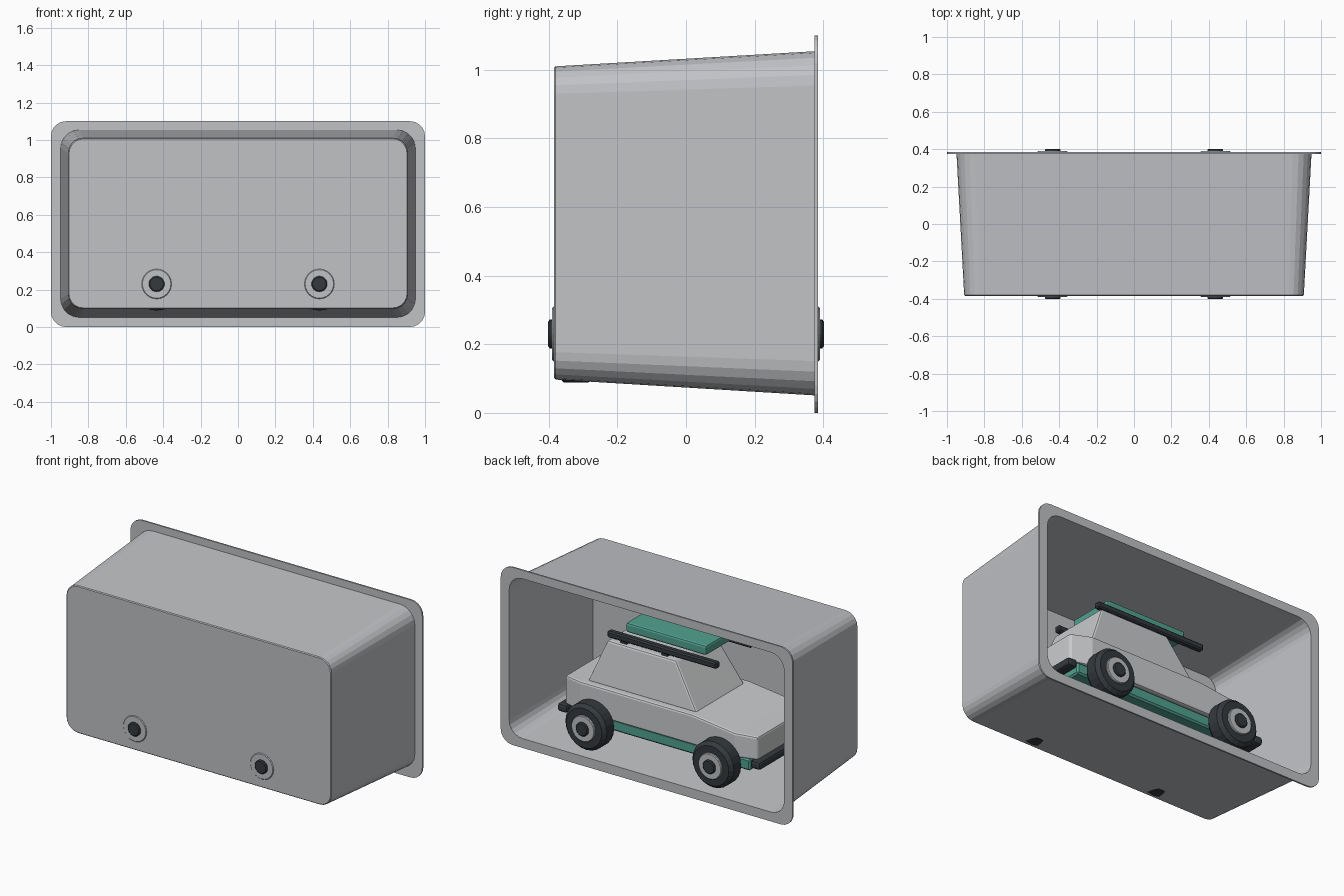
import bpy, bmesh, math

if "Cube" in bpy.data.objects:
    bpy.data.objects.remove(bpy.data.objects["Cube"])


def material(name, rgb):
    m = bpy.data.materials.new(name)
    m.diffuse_color = (*rgb, 1)
    m.use_nodes = True
    m.node_tree.nodes["Principled BSDF"].inputs["Base Color"].default_value = m.diffuse_color
    return m


GREY = material("tray_grey", (0.53, 0.54, 0.56))
PALE = material("body_pale_grey", (0.60, 0.61, 0.62))
DARK = material("dark_rubber", (0.035, 0.042, 0.048))
GREEN = material("teal_green", (0.085, 0.36, 0.28))


def loft(name, loops, mat, bevel=0.0, segments=1):
    """Skin a row of equal-length loops and cap both ends."""
    bm = bmesh.new()
    rows = [[bm.verts.new(p) for p in loop] for loop in loops]
    n = len(rows[0])
    for a, b in zip(rows, rows[1:]):
        for i in range(n):
            j = (i + 1) % n
            bm.faces.new((a[i], a[j], b[j], b[i]))
    bm.faces.new(rows[0])
    bm.faces.new(rows[-1])
    bmesh.ops.recalc_face_normals(bm, faces=bm.faces)
    me = bpy.data.meshes.new(name)
    bm.to_mesh(me)
    bm.free()
    me.materials.append(mat)
    ob = bpy.data.objects.new(name, me)
    bpy.context.collection.objects.link(ob)
    if bevel:
        mod = ob.modifiers.new("edge_bevel", 'BEVEL')
        mod.width = bevel
        mod.segments = segments
        mod.limit_method = 'ANGLE'
        mod.angle_limit = math.radians(30)
    return ob


def rect_xy(x0, x1, hy, z):
    return [(x0, -hy, z), (x1, -hy, z), (x1, hy, z), (x0, hy, z)]


def box(name, x0, x1, y0, y1, z0, z1, mat, bevel=0.0, segments=1):
    return loft(name, [[(x0, y0, z), (x1, y0, z), (x1, y1, z), (x0, y1, z)]
                       for z in (z0, z1)], mat, bevel, segments)


def rounded_rect(y, hx, z0, z1, r, seg=5):
    """Rounded rectangle standing in the xz plane."""
    zc, hz = (z0 + z1) / 2, (z1 - z0) / 2
    pts = []
    for k, (sx, sz) in enumerate(((1, 1), (-1, 1), (-1, -1), (1, -1))):
        for i in range(seg + 1):
            a = math.pi / 2 * (k + i / seg)
            pts.append((sx * (hx - r) + r * math.cos(a), y,
                        zc + sz * (hz - r) + r * math.sin(a)))
    return pts


def circle_xz(x, y, z, r, n=24):
    return [(x + r * math.cos(2 * math.pi * i / n), y,
             z + r * math.sin(2 * math.pi * i / n)) for i in range(n)]


# Open tray: inner skin, flange, then outer skin
loft("tray", [
    rounded_rect(-0.377, 0.900, 0.112, 1.000, 0.07),
    rounded_rect(0.385, 0.942, 0.058, 1.047, 0.09),
    rounded_rect(0.385, 1.000, 0.000, 1.100, 0.08),
    rounded_rect(0.375, 1.000, 0.000, 1.100, 0.08),
    rounded_rect(0.375, 0.949, 0.051, 1.054, 0.10),
    rounded_rect(-0.380, 0.908, 0.097, 1.010, 0.08),
    rounded_rect(-0.385, 0.903, 0.102, 1.005, 0.075),
], GREY)

# Car body: cross-sections along its length
stations = [(0.66, 0.24, 0.445), (0.53, 0.28, 0.455), (-0.24, 0.28, 0.455),
            (-0.53, 0.28, 0.42), (-0.66, 0.24, 0.412)]
loft("car_body", [[(x, -h, 0.27), (x, h, 0.27), (x, h, z), (x, -h, z)]
                  for x, h, z in stations], PALE, 0.012, 2)

# Cabin tapers to the roof
loft("cabin", [rect_xy(-0.24, 0.51, 0.237, 0.445),
               rect_xy(-0.07, 0.40, 0.20, 0.715)], PALE, 0.012, 2)

# Chassis under the body
box("chassis", -0.62, 0.62, -0.26, 0.26, 0.20, 0.272, GREEN, 0.01)

# Bumpers at both ends
for end, s in (("front", -1), ("rear", 1)):
    xs = sorted((s * 0.63, s * 0.695))
    box(end + "_bumper", xs[0], xs[1], -0.27, 0.27, 0.225, 0.275, DARK, 0.015, 2)

# Roof rails and the load lying on them
for side, s in (("left", 1), ("right", -1)):
    box(side + "_roof_rail", -0.34, 0.41, s * 0.17 - 0.02, s * 0.17 + 0.02,
        0.728, 0.768, DARK, 0.008)
    for x in (0.02, 0.30):
        box(side + "_rail_foot", x - 0.02, x + 0.02, s * 0.17 - 0.012,
            s * 0.17 + 0.012, 0.70, 0.73, DARK)
box("roof_box", -0.24, 0.31, -0.147, 0.147, 0.77, 0.83, GREEN, 0.012, 2)

# Four wheels: tyre, rim disc and hub cap
for side, s in (("left", 1), ("right", -1)):
    for end, x in (("front", -0.435), ("rear", 0.435)):
        def turned(part, profile, mat):
            loft(f"{end}_{side}_{part}",
                 [circle_xz(x, s * y, 0.23, r) for r, y in profile], mat)
        turned("tyre", [(0.10, 0.265), (0.125, 0.265), (0.142, 0.285),
                        (0.142, 0.355), (0.122, 0.377), (0.08, 0.377)], DARK)
        turned("rim", [(0.08, 0.36), (0.08, 0.386), (0.076, 0.39)], GREY)
        turned("hub_cap", [(0.042, 0.38), (0.042, 0.397), (0.036, 0.402)], DARK)
